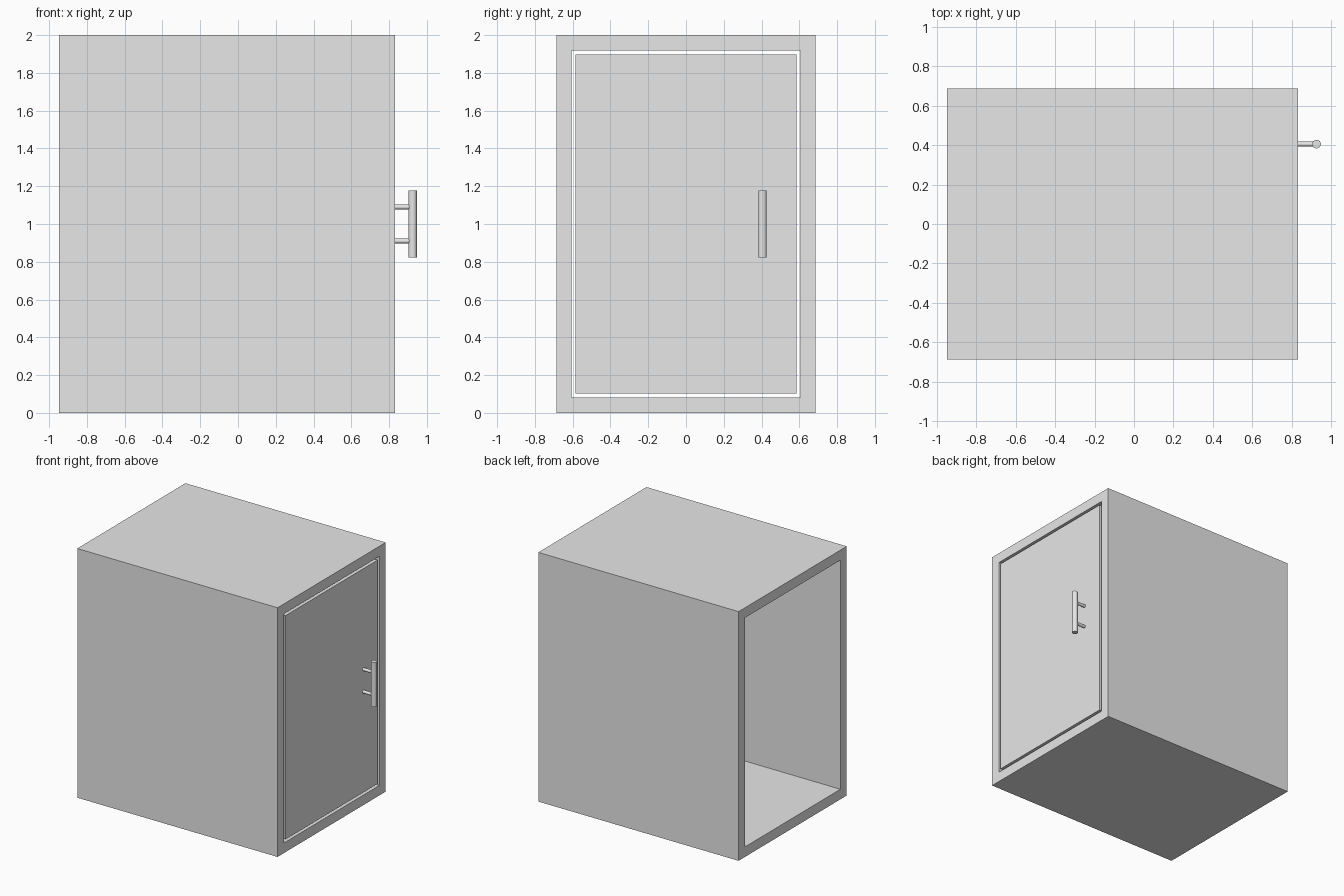
import bpy
import math

cube = bpy.data.objects.get("Cube")
if cube:
    bpy.data.objects.remove(cube, do_unlink=True)

# One plain grey for every part
grey = bpy.data.materials.new("plain_grey")
grey.use_nodes = True
grey.diffuse_color = (0.8, 0.8, 0.8, 1)
grey.node_tree.nodes["Principled BSDF"].inputs["Base Color"].default_value = (0.8, 0.8, 0.8, 1)

BACK, FRONT = -0.947, 0.831      # ends of the cabinet along x
HALF_W, HEIGHT = 0.686, 2.0
WALL, GAP = 0.081, 0.021
DOOR_T = 0.08


def box(name, lo, hi):
    size = [b - a for a, b in zip(lo, hi)]
    centre = [(a + b) / 2 for a, b in zip(lo, hi)]
    bpy.ops.mesh.primitive_cube_add(size=1, location=centre)
    ob = bpy.context.object
    ob.name = name
    ob.scale = size
    bpy.ops.object.transform_apply(location=False, rotation=False, scale=True)
    ob.data.materials.append(grey)
    return ob


def rod(name, centre, radius, length, along_x=False):
    turn = (0, math.pi / 2, 0) if along_x else (0, 0, 0)
    bpy.ops.mesh.primitive_cylinder_add(vertices=32, radius=radius, depth=length,
                                        location=centre, rotation=turn)
    ob = bpy.context.object
    ob.name = name
    ob.data.materials.append(grey)
    bpy.ops.object.shade_smooth_by_angle()
    return ob


# Cabinet shell: a rectangular tube open at both ends
inner_w = HALF_W - WALL
outer = [(-HALF_W, 0), (HALF_W, 0), (HALF_W, HEIGHT), (-HALF_W, HEIGHT)]
inner = [(-inner_w, WALL), (inner_w, WALL), (inner_w, HEIGHT - WALL), (-inner_w, HEIGHT - WALL)]
verts = [(x, y, z) for x in (BACK, FRONT) for ring in (outer, inner) for y, z in ring]
faces = []
for i in range(4):
    j = (i + 1) % 4
    # rings in order: back outer, back inner, front outer, front inner
    bo, bi, fo, fi = [(4 * r + i, 4 * r + j) for r in range(4)]
    faces += [(bo[0], bo[1], fo[1], fo[0])[::-1], (bi[0], bi[1], fi[1], fi[0]),
              (bo[0], bo[1], bi[1], bi[0]), (fo[0], fo[1], fi[1], fi[0])[::-1]]
mesh = bpy.data.meshes.new("cabinet_shell")
mesh.from_pydata(verts, [], faces)
mesh.materials.append(grey)
shell = bpy.data.objects.new("cabinet_shell", mesh)
bpy.context.collection.objects.link(shell)

# Make the shell's faces point outwards
bpy.context.view_layer.objects.active = shell
shell.select_set(True)
bpy.ops.object.mode_set(mode='EDIT')
bpy.ops.mesh.select_all(action='SELECT')
bpy.ops.mesh.normals_make_consistent(inside=False)
bpy.ops.object.mode_set(mode='OBJECT')

# Door, flush with the shell and separated by a narrow gap
door_w = inner_w - GAP
edge = WALL + GAP
box("door", (FRONT - DOOR_T, -door_w, edge), (FRONT, door_w, HEIGHT - edge))

# Bar handle on two posts
HANDLE_X, HANDLE_Y, HANDLE_R = 0.925, 0.405, 0.022
rod("handle_bar", (HANDLE_X, HANDLE_Y, 1.0), HANDLE_R, 0.355)
for label, side in (("upper", 1), ("lower", -1)):
    rod("handle_post_" + label, ((FRONT + HANDLE_X) / 2, HANDLE_Y, 1.0 + side * 0.09),
        0.0125, HANDLE_X - FRONT, along_x=True)
